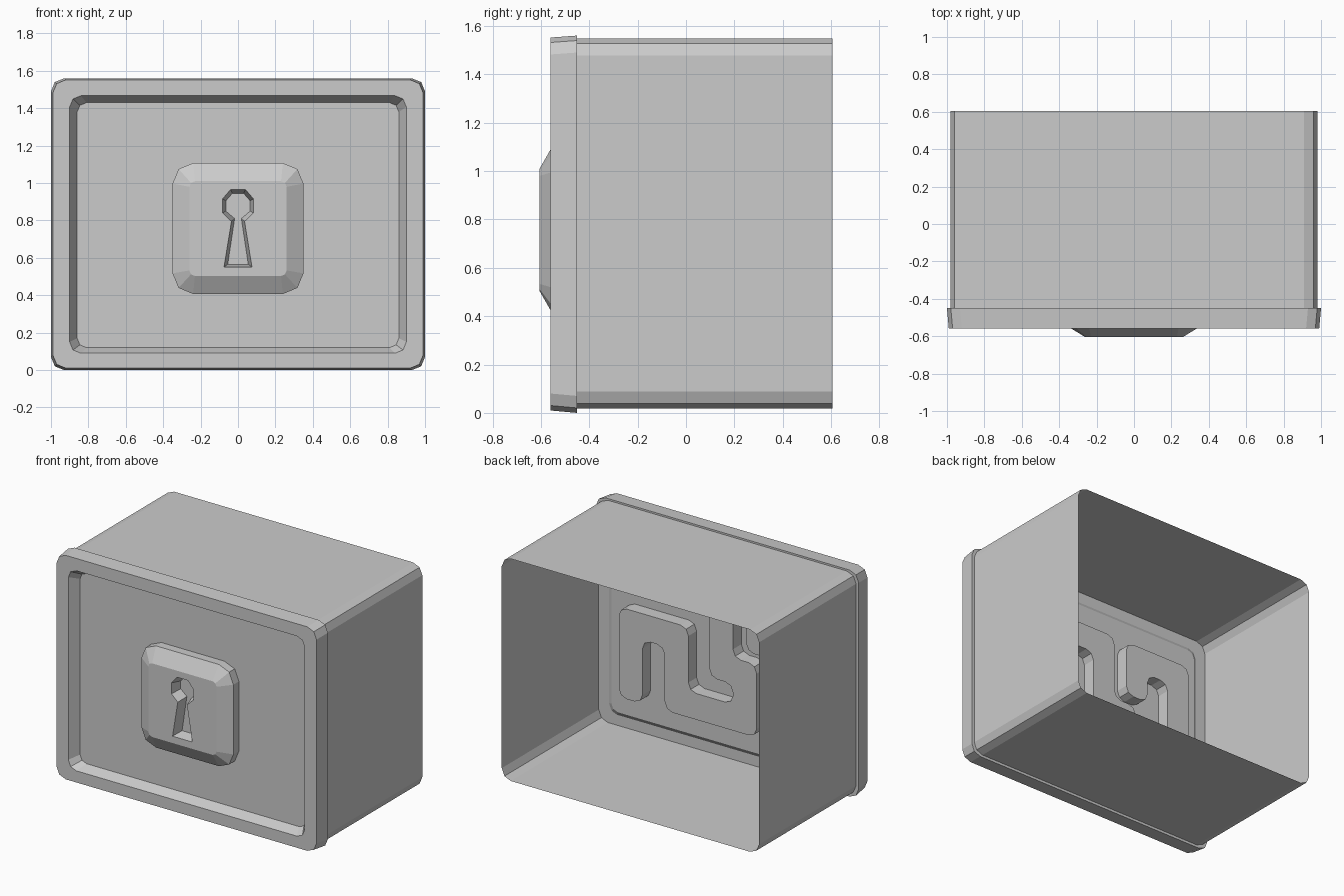
import bpy, bmesh, math
from mathutils import Vector

if "Cube" in bpy.data.objects:
    bpy.data.objects.remove(bpy.data.objects["Cube"])


def make(name, bm, fix=True):
    if fix:
        bmesh.ops.recalc_face_normals(bm, faces=bm.faces)
    me = bpy.data.meshes.new(name)
    bm.to_mesh(me)
    bm.free()
    ob = bpy.data.objects.new(name, me)
    bpy.context.collection.objects.link(ob)
    return ob


def rounded(hx, z0, z1, r, y):
    # rectangle in the xz plane with two-segment corners
    pts = []
    for i, (cx, cz) in enumerate([(hx - r, z1 - r), (r - hx, z1 - r),
                                  (r - hx, z0 + r), (hx - r, z0 + r)]):
        for k in range(3):
            a = math.radians(90 * i + 45 * k)
            pts.append((cx + r * math.cos(a), y, cz + r * math.sin(a)))
    return pts


def loft(name, rings, caps=True):
    bm = bmesh.new()
    vs = [[bm.verts.new(p) for p in ring] for ring in rings]
    n = len(vs[0])
    for a, b in zip(vs, vs[1:]):
        for i in range(n):
            j = (i + 1) % n
            bm.faces.new((a[i], a[j], b[j], b[i]))
    if caps:
        bm.faces.new(vs[0])
        bm.faces.new(vs[-1])
    return make(name, bm, caps)


def ridge(name, path, half, y0, y1):
    # raised strip of constant width with softened corners
    p = [Vector(q) for q in path]
    d = [(b - a).normalized() for a, b in zip(p, p[1:])]
    left, right = [], []
    for i, q in enumerate(p):
        ns = [Vector((-e.y, e.x)) for e in d[max(i - 1, 0):i + 1]]
        off = ns[0] if len(ns) == 1 else ns[0] + ns[1]
        left.append(q + off * half)
        right.append(q - off * half)
    bm = bmesh.new()
    f = bm.faces.new([bm.verts.new((v.x, y0, v.y)) for v in left + right[::-1]])
    ext = bmesh.ops.extrude_face_region(bm, geom=[f])
    top = [g for g in ext["geom"] if isinstance(g, bmesh.types.BMVert)]
    bmesh.ops.translate(bm, verts=top, vec=(0, y1 - y0, 0))
    edges = [e for e in bm.edges
             if abs(e.verts[0].co.y - e.verts[1].co.y) > 0.01]
    bmesh.ops.bevel(bm, geom=edges, offset=0.06, offset_type='OFFSET',
                    segments=2, profile=0.5, affect='EDGES')
    return make(name, bm)


# open-backed box sleeve
loft("box_sleeve", [rounded(0.98, 0.018, 1.548, 0.07, 0.605),
                    rounded(0.98, 0.018, 1.548, 0.07, -0.45)], caps=False)

# front door with rim, sunken face and raised inner panel
loft("front_door", [rounded(0.87, 0.12, 1.44, 0.05, -0.43),
                    rounded(0.90, 0.09, 1.47, 0.06, -0.45),
                    rounded(1.0, 0.0, 1.56, 0.07, -0.45),
                    rounded(0.99, 0.01, 1.552, 0.07, -0.56),
                    rounded(0.90, 0.09, 1.467, 0.06, -0.56),
                    rounded(0.86, 0.12, 1.43, 0.05, -0.49)])

# lock plate
plate = loft("lock_plate", [rounded(0.35, 0.407, 1.107, 0.11, -0.48),
                            rounded(0.35, 0.407, 1.107, 0.11, -0.55),
                            rounded(0.26, 0.503, 1.01, 0.03, -0.605)])

# keyhole: tapered cutter, half outline mirrored
half = [(0.04, 0.965), (0.083, 0.915), (0.083, 0.84), (0.035, 0.795), (0.075, 0.55)]
inner = [(0.03, 0.945), (0.065, 0.905), (0.065, 0.85), (0.018, 0.81), (0.055, 0.565)]


def keyring(h, y):
    return [(x, y, z) for x, z in h] + [(-x, y, z) for x, z in reversed(h)]


cutter = loft("keyhole_cutter", [keyring(half, -0.65), keyring(half, -0.605),
                                 keyring(inner, -0.53)])
cutter.hide_render = True
mod = plate.modifiers.new("keyhole", 'BOOLEAN')
mod.operation = 'DIFFERENCE'
mod.solver = 'EXACT'
mod.object = cutter
bpy.context.view_layer.objects.active = plate
bpy.ops.object.modifier_apply(modifier="keyhole")
bpy.data.objects.remove(cutter)

# winding ridges on the inside of the door
ridge("inner_ridge_low", [(0.66, 0.28), (0.66, 0.81), (0.31, 0.81), (0.31, 0.37),
                          (-0.21, 0.37), (-0.21, 0.69), (-0.03, 0.69),
                          (-0.03, 1.15), (0.66, 1.15)], 0.09, -0.44, -0.34)
ridge("inner_ridge_high", [(-0.31, 0.85), (-0.31, 1.15), (-0.66, 1.15),
                           (-0.66, 0.37)], 0.09, -0.44, -0.34)
